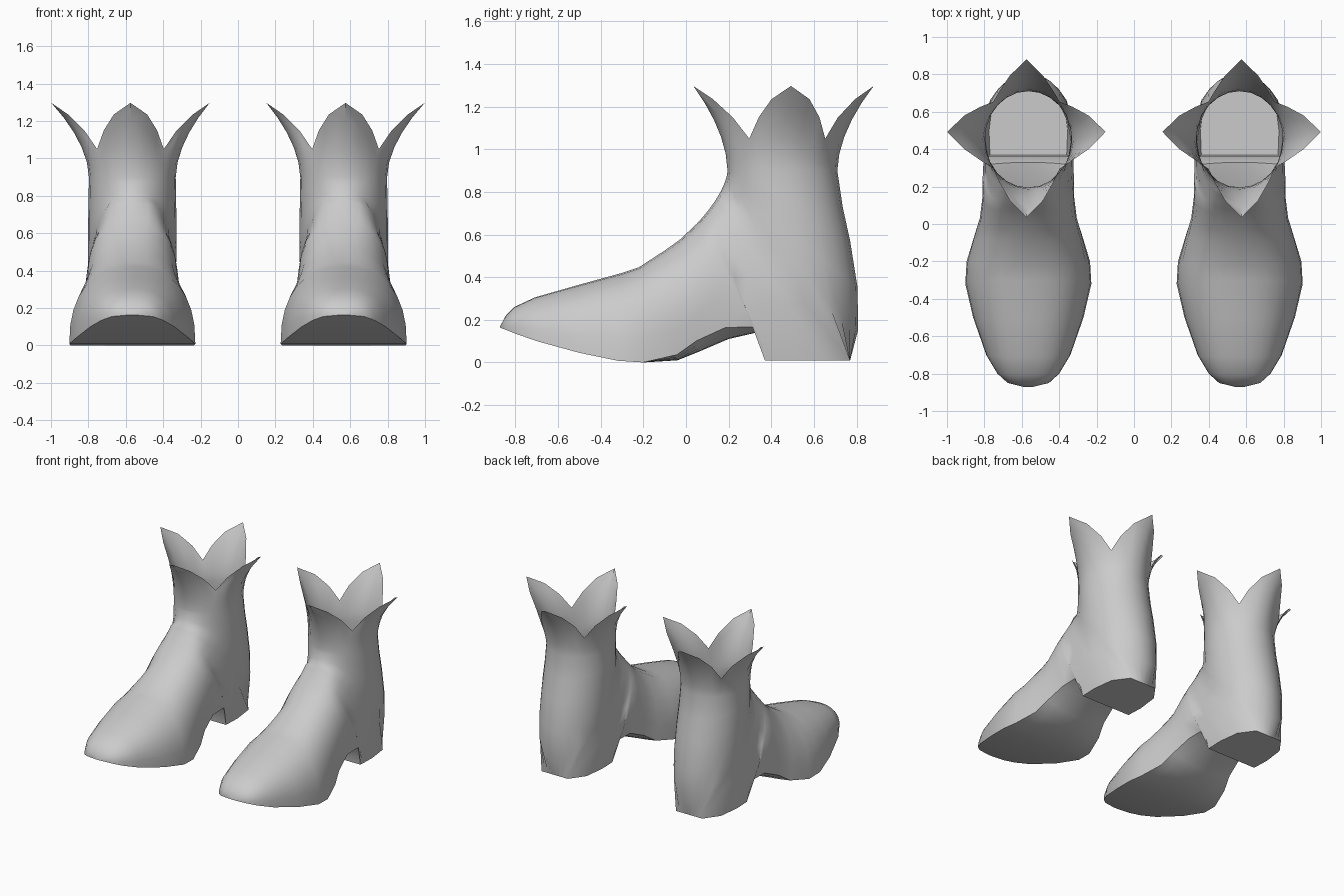
import bpy, bmesh, math

cube = bpy.data.objects.get("Cube")
if cube:
    bpy.data.objects.remove(cube, do_unlink=True)

leather = bpy.data.materials.new("grey_leather")
leather.use_nodes = True
GREY = (0.6, 0.6, 0.6, 1)
leather.diffuse_color = GREY
leather.node_tree.nodes["Principled BSDF"].inputs["Base Color"].default_value = GREY

N = 24            # points around every ring
HALF = N // 2
CENTRE_X = 0.565  # distance of each boot from the middle

# Foot rings, toe to instep: sole y, z, upper y, z, half width, sole flatness
FOOT = [
    (-.872, .163, -.872, .17, .02, 1),
    (-.85, .155, -.845, .22, .11, 1),
    (-.80, .135, -.805, .26, .165, 1),
    (-.70, .10, -.71, .305, .225, 1),
    (-.50, .045, -.50, .365, .295, 1),
    (-.32, .008, -.30, .42, .337, 1),
    (-.20, 0, -.22, .447, .33, 1),
    (-.04, .01, -.10, .525, .29, .8),
    (.06, .05, -.03, .575, .265, .6),
]

# Ankle rings, arch, heel and back: lower y, z, half width there, flatness
ANKLE = [
    (.20, .11, .235, .6),
    (.33, .14, .23, .8),
    (.36, .08, .22, 1),
    (.37, .01, .205, 1),
    (.50, .01, .21, 1),
    (.66, .01, .19, 1),
    (.77, .01, .11, 1),
    (.807, .15, .22, .1),
    (.805, .35, .235, 0),
    (.77, .57, .233, 0),
    (.735, .73, .232, 0),
    (.71, .90, .232, 0),
]

# Cuff rim radius and height, by steps from a petal tip to a notch
RIM = [(.423, 1.297), (.345, 1.235), (.285, 1.15), (.252, 1.05)]


def section(j, flat, power):
    """Across and up, blended from an ellipse to a flat-bottomed arch."""
    a = math.pi * j / HALF
    u, v = math.sin(a), (1 - math.cos(a)) / 2
    if j <= 4:
        fu, fv = j / 4, 0
    else:
        b = math.pi / 2 * (j - 4) / (HALF - 4)
        fu, fv = max(0, math.cos(b)) ** power, math.sin(b) ** power
    return u + (fu - u) * flat, v + (fv - v) * flat


def boot_ring(by, bz, ty, tz, width, sole_width, flat, power):
    half = []
    for j in range(HALF + 1):
        u, v = section(j, flat, power)
        w = sole_width + (width - sole_width) * min(1, v / .35)
        half.append((u * w, by + (ty - by) * v, bz + (tz - bz) * v))
    return half + [(-x, y, z) for x, y, z in half[-2:0:-1]]


def ankle_ring(i):
    y, z, sole_width, flat = ANKLE[i]
    t = i / (len(ANKLE) - 1)  # the upper end climbs the front of the ankle
    front_y = .05 + .145 * (1 - (1 - t) ** 1.6)
    return boot_ring(y, z, front_y, .65 + .25 * t, .25 - .018 * t,
                     sole_width, flat, .65)


def cuff_ring(s):
    ring = []
    bend = s ** 1.8  # petals curl outward towards the rim
    for j in range(N):
        a = 2 * math.pi * j / N
        sx, sy = math.sin(a), math.cos(a)
        d = j % 6
        rim_r, rim_z = RIM[min(d, 6 - d)]
        rx = .232 + (rim_r - .232) * bend
        ry = .2575 + (rim_r - .2575) * bend
        y = .4525 + ry * sy + bend * (.005 + .035 * sx * sx)
        ring.append((rx * sx + .01 * bend, y, .9 + (rim_z - .9) * s))
    return ring


def make_boot(name, side):
    rings = [boot_ring(*r[:5], r[4], r[5], .85) for r in FOOT]
    rings += [ankle_ring(i) for i in range(len(ANKLE))]
    rings += [cuff_ring(i / 5) for i in range(1, 6)]
    bm = bmesh.new()
    rows = [[bm.verts.new((side * (x + CENTRE_X), y, z)) for x, y, z in ring]
            for ring in rings]
    bm.faces.new(rows[0])  # toe tip
    for a, b in zip(rows, rows[1:]):
        for j in range(N):
            k = (j + 1) % N
            bm.faces.new((a[j], a[k], b[k], b[j]))
    bmesh.ops.recalc_face_normals(bm, faces=bm.faces)
    mesh = bpy.data.meshes.new(name)
    bm.to_mesh(mesh)
    bm.free()
    mesh.materials.append(leather)
    boot = bpy.data.objects.new(name, mesh)
    bpy.context.collection.objects.link(boot)
    return boot


bpy.ops.object.select_all(action='DESELECT')
for name, side in (("left_boot", 1), ("right_boot", -1)):
    boot = make_boot(name, side)
    boot.select_set(True)
    bpy.context.view_layer.objects.active = boot
bpy.ops.object.shade_smooth_by_angle(angle=math.radians(50))
